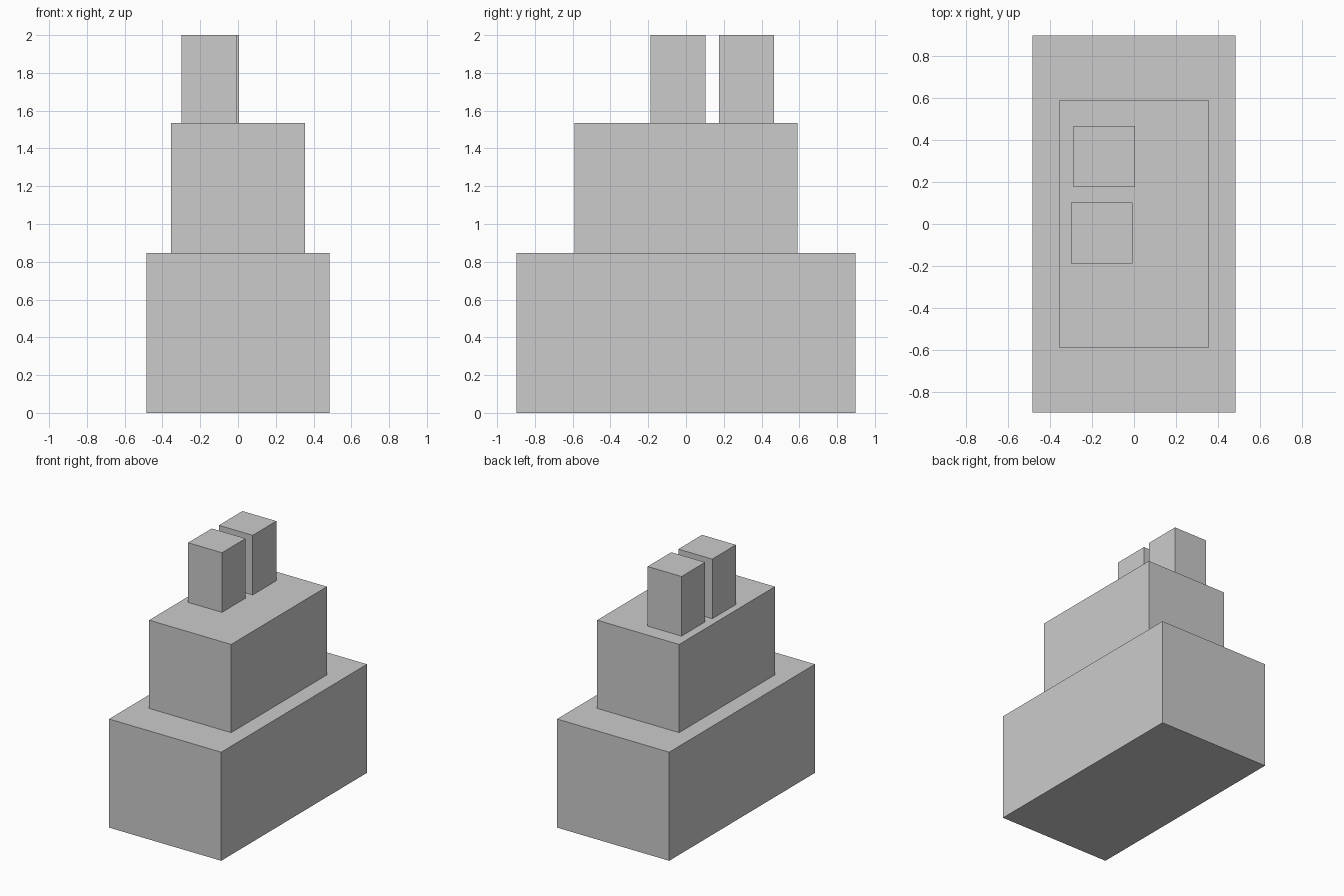
import bpy

if "Cube" in bpy.data.objects:
    bpy.data.objects.remove(bpy.data.objects["Cube"])


def box(name, center, size, z0, z1):
    """Axis-aligned block given its plan centre, plan size and height range."""
    bpy.ops.mesh.primitive_cube_add(size=1, location=(*center, (z0 + z1) / 2))
    obj = bpy.context.object
    obj.name = name
    obj.scale = (*size, z1 - z0)
    bpy.ops.object.transform_apply(location=False, rotation=False, scale=True)
    return obj


BASE_TOP, MIDDLE_TOP, TOP = 0.847, 1.535, 2.0

# Stepped tiers
box("lower_tier", (0, 0), (0.968, 1.796), 0, BASE_TOP)
box("middle_tier", (0, 0), (0.708, 1.18), BASE_TOP, MIDDLE_TOP)

# Two small towers, slightly offset from each other
for name, center in (("front_tower", (-0.153, -0.042)),
                     ("back_tower", (-0.142, 0.321))):
    box(name, center, (0.292, 0.291), MIDDLE_TOP, TOP)
